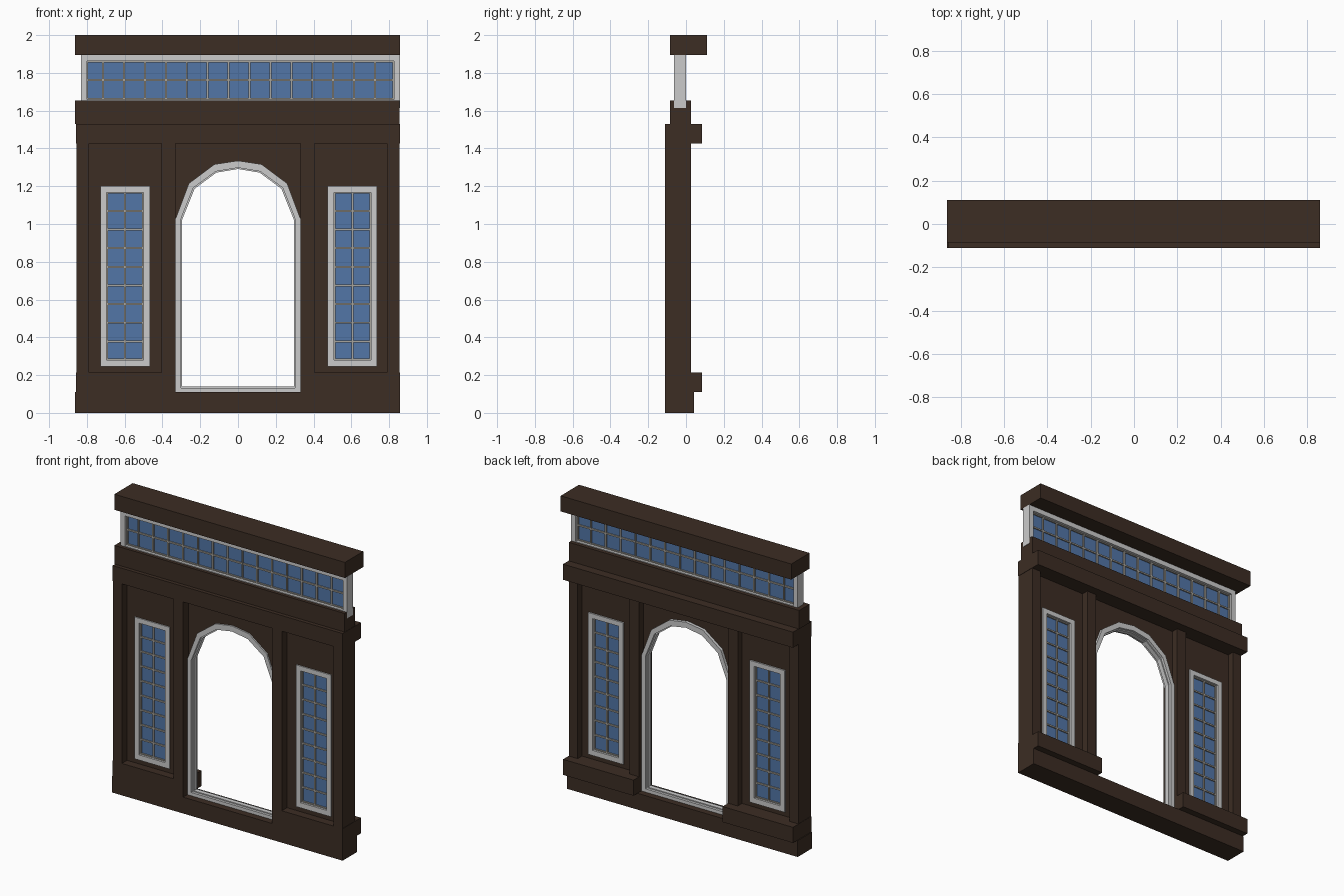
import bpy, bmesh

if "Cube" in bpy.data.objects:
    bpy.data.objects.remove(bpy.data.objects["Cube"])


def material(name, rgb):
    m = bpy.data.materials.new(name)
    m.diffuse_color = (*rgb, 1)
    m.use_nodes = True
    m.node_tree.nodes["Principled BSDF"].inputs["Base Color"].default_value = m.diffuse_color
    return m


BROWN = material("dark_brown", (0.045, 0.026, 0.017))
WHITE = material("pale_grey", (0.60, 0.60, 0.60))
BAR = material("warm_grey_bar", (0.40, 0.38, 0.34))
BLUE = material("glass_blue", (0.085, 0.18, 0.39))


def finish(name, bm, mat):
    bmesh.ops.recalc_face_normals(bm, faces=bm.faces)
    me = bpy.data.meshes.new(name)
    bm.to_mesh(me)
    bm.free()
    me.materials.append(mat)
    ob = bpy.data.objects.new(name, me)
    bpy.context.collection.objects.link(ob)
    return ob


def add_box(bm, x0, x1, y0, y1, z0, z1):
    vs = bmesh.ops.create_cube(bm, size=1)["verts"]
    for v in vs:
        v.co.x = x1 if v.co.x > 0 else x0
        v.co.y = y1 if v.co.y > 0 else y0
        v.co.z = z1 if v.co.z > 0 else z0


def boxes(name, mat, *dims):
    bm = bmesh.new()
    for d in dims:
        add_box(bm, *d)
    return finish(name, bm, mat)


def strip(name, mat, outer, inner, y0, y1, closed=True):
    """Solid between two matching xz outlines, from y0 to y1."""
    bm = bmesh.new()
    rows = [[bm.verts.new((x, y, z)) for x, z in pts]
            for pts, y in ((outer, y0), (outer, y1), (inner, y1), (inner, y0))]
    n = len(outer)
    for i in range(n if closed else n - 1):
        j = (i + 1) % n
        for k in range(4):
            a, b = rows[k], rows[(k + 1) % 4]
            bm.faces.new((a[i], a[j], b[j], b[i]))
    if not closed:
        for i in (0, n - 1):
            bm.faces.new([r[i] for r in rows])
    return finish(name, bm, mat)


def rect(x0, x1, z0, z1):
    return [(x0, z0), (x1, z0), (x1, z1), (x0, z1)]


def window(name, outer, inner, y0, y1, xs, zs):
    """Frame, glass sheet and glazing bars."""
    strip(name + "_frame", WHITE, rect(*outer), rect(*inner), y0, y1)
    x0, x1, z0, z1 = inner
    ym = (y0 + y1) / 2
    boxes(name + "_glass", BLUE, (x0, x1, ym - .004, ym + .004, z0, z1))
    w, d = .005, .013
    bars = [(x - w, x + w, ym - d, ym + d, z0, z1) for x in xs]
    bars += [(x0, x1, ym - d + .001, ym + d - .001, z - w, z + w) for z in zs]
    boxes(name + "_glazing_bars", BAR, *bars)
    strip(name + "_bead", BAR, rect(*inner),
          rect(x0 + .007, x1 - .007, z0 + .007, z1 - .007), ym - d, ym + d)


FRONT, BACK, LEDGE = -.11, .026, .085

# Main wall: plinth, ledges, pilasters, bands and cap
boxes("plinth", BROWN, (-.862, .857, FRONT, .042, 0, .11))
for side, s in (("left", -1), ("right", 1)):
    lo, hi = sorted((s * .332, s * .857))
    boxes(side + "_lower_ledge", BROWN, (lo, hi, FRONT, LEDGE, .11, .215))
    for part, a, b in (("inner", .332, .404), ("outer", .789, .855)):
        lo, hi = sorted((s * a, s * b))
        boxes(f"{side}_{part}_pilaster", BROWN, (lo, hi, FRONT, BACK, .215, 1.425))
boxes("upper_ledge", BROWN, (-.857, .857, FRONT, LEDGE, 1.425, 1.53))
boxes("upper_band", BROWN, (-.862, .855, -.085, BACK, 1.53, 1.655))
boxes("top_cap", BROWN, (-.862, .857, -.085, .11, 1.895, 2.0))

# Side bays: recessed panels with tall windows
for side, c, p0, p1 in (("left", -.598, -.789, -.404), ("right", .606, .404, .789)):
    outer = (c - .131, c + .131, .245, 1.20)
    inner = (c - .097, c + .097, .28, 1.168)
    strip(side + "_panel", BROWN, rect(p0, p1, .215, 1.425), rect(*outer), -.055, -.02)
    step = (inner[3] - inner[2]) / 9
    window(side + "_window", outer, inner, -.063, -.01, [c],
           [inner[2] + step * i for i in range(1, 9)])

# Long window under the cap
window("top_window", (-.832, .858, 1.615, 1.895), (-.80, .825, 1.66, 1.862),
       -.063, 0, [-.714 + .1107 * i for i in range(14)], [1.762])


# Arched doorway: faceted arch outlines, frame with stepped lip, spandrel wall
def arch(half):
    return half + [(-x, z) for x, z in half[-2::-1]]


out_top = arch([(-.332, 1.024), (-.26, 1.215), (-.125, 1.316), (0, 1.335)])
in_top = arch([(-.303, 1.024), (-.236, 1.192), (-.118, 1.278), (0, 1.298)])
lip_top = arch([(-.296, 1.022), (-.23, 1.186), (-.115, 1.272), (0, 1.291)])


def doorway(top, z):
    x = top[-1][0]
    return top + [(x, z), (-x, z)]


strip("door_frame", WHITE, doorway(out_top, .11), doorway(in_top, .132), -.065, 0)
strip("door_frame_lip", WHITE, doorway(in_top, .132), doorway(lip_top, .139), -.048, -.017)
strip("arch_spandrel", BROWN, [(x, 1.425) for x, z in out_top], out_top,
      -.055, -.02, closed=False)
